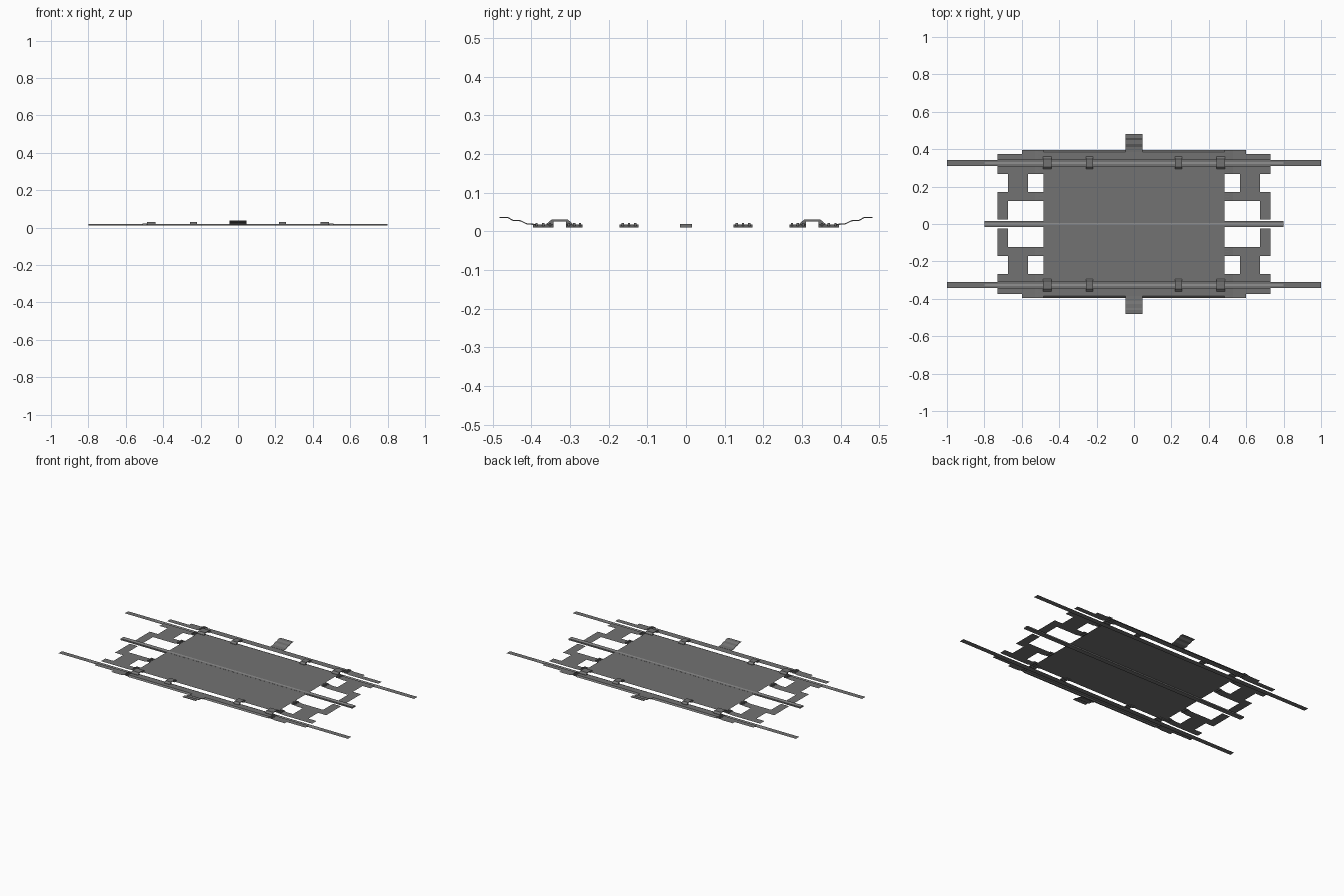
import bpy
import bmesh

cube = bpy.data.objects.get("Cube")
if cube:
    bpy.data.objects.remove(cube, do_unlink=True)


def material(name, value):
    mat = bpy.data.materials.new(name)
    mat.use_nodes = True
    color = (value, value, value, 1)
    mat.diffuse_color = color
    mat.node_tree.nodes["Principled BSDF"].inputs["Base Color"].default_value = color
    return mat


steel = material("steel grey", 0.17)
bright = material("worn light steel", 0.28)

PLATE_Z, FRAME_Z = 0.018, 0.010


def finish(name, bm, mat, mirror=(True, True)):
    mesh = bpy.data.meshes.new(name)
    bm.to_mesh(mesh)
    bm.free()
    mesh.materials.append(mat)
    obj = bpy.data.objects.new(name, mesh)
    bpy.context.collection.objects.link(obj)
    if any(mirror):
        mod = obj.modifiers.new("Mirror", "MIRROR")
        mod.use_axis = (mirror[0], mirror[1], False)
        mod.merge_threshold = 0.0005
    return obj


def sheets(name, rects, z, mat, z_end=None):
    """Flat rectangles (x0, x1, y0, y1), optionally sloping to z_end along x."""
    bm = bmesh.new()
    z1 = z if z_end is None else z_end
    for x0, x1, y0, y1 in rects:
        corners = [(x0, y0, z), (x1, y0, z1), (x1, y1, z1), (x0, y1, z)]
        bm.faces.new([bm.verts.new(c) for c in corners])
    return finish(name, bm, mat)


def boxes(name, rects, z0, z1, mat, mirror=(True, True)):
    bm = bmesh.new()
    for x0, x1, y0, y1 in rects:
        base = [bm.verts.new(c + (z0,)) for c in [(x0, y0), (x1, y0), (x1, y1), (x0, y1)]]
        face = bm.faces.new(base)
        out = bmesh.ops.extrude_face_region(bm, geom=[face])["geom"]
        moved = [v for v in out if isinstance(v, bmesh.types.BMVert)]
        bmesh.ops.translate(bm, verts=moved, vec=(0, 0, z1 - z0))
    bmesh.ops.recalc_face_normals(bm, faces=bm.faces)
    return finish(name, bm, mat, mirror)


def sweep_x(name, profile, spans, mat, mirror):
    """Closed profile in (y, z) extruded along each x span."""
    bm = bmesh.new()
    for x0, x1 in spans:
        face = bm.faces.new([bm.verts.new((x0, y, z)) for y, z in profile])
        out = bmesh.ops.extrude_face_region(bm, geom=[face])["geom"]
        moved = [v for v in out if isinstance(v, bmesh.types.BMVert)]
        bmesh.ops.translate(bm, verts=moved, vec=(x1 - x0, 0, 0))
    bmesh.ops.recalc_face_normals(bm, faces=bm.faces)
    return finish(name, bm, mat, mirror)


# Main deck, open along the side rails
IN, OUT, EDGE = 0.31, 0.343, 0.385
sheets("deck_plate", [(0, 0.485, 0, IN), (0, 0.485, OUT, EDGE)], PLATE_Z, steel)

# Sloping lip along the long edges
sweep_x("deck_lip", [(EDGE, PLATE_Z), (0.395, FRAME_Z), (EDGE, FRAME_Z)],
        [(-0.485, 0.485)], steel, (False, True))

# Ramped joints between the deck and the end frames
joints = [(0.123, 0.172), (0.267, IN), (OUT, 0.395)]
sheets("joint_ramp", [(0.485, 0.53, a, b) for a, b in joints], PLATE_Z, steel, FRAME_Z)
ridges = []
for a, b in joints:
    for i in range(3):
        y = a + (b - a) * (i + 0.5) / 3
        ridges.append((0.487, 0.51, y - 0.003, y + 0.003))
boxes("joint_ridge", ridges, FRAME_Z, 0.021, steel)

# End frames with rectangular openings
sheets("end_frame", [
    (0.53, 0.73, 0.123, 0.172),
    (0.674, 0.73, 0.025, 0.123),
    (0.567, 0.674, 0.172, 0.267),
    (0.53, 0.73, 0.267, IN),
    (0.53, 0.73, OUT, 0.375),
    (0.53, 0.6, 0.375, 0.395),
], FRAME_Z, steel)

# Side rails with a light wear strip
sheets("side_rail", [(0, 1, IN, OUT)], 0, steel)
sheets("side_rail_strip", [(0, 0.8, 0.322, 0.332)], 0.002, bright)

# Centre rail
boxes("centre_rail", [(-0.8, 0.8, -0.015, 0.015)], FRAME_Z, 0.0185, steel, (False, False))
sheets("centre_rail_strip", [(0, 0.8, 0, 0.006)], 0.0195, bright)

# Clips bridging the side rails
clip = [(0.293, 0.014), (0.293, 0.02), (0.305, 0.03), (0.348, 0.03), (0.36, 0.02),
        (0.36, 0.014), (OUT, 0.014), (OUT, 0.026), (IN, 0.026), (IN, 0.014)]
sweep_x("rail_clip", clip, [(0.22, 0.257), (0.44, 0.487)], steel, (True, True))

# Stepped handles on the long sides
path = [(0.385, 0.019), (0.412, 0.021), (0.428, 0.029), (0.448, 0.03), (0.46, 0.037), (0.482, 0.037)]
handle = path + [(y, z - 0.003) for y, z in reversed(path)]
sweep_x("side_handle", handle, [(-0.045, 0.045)], steel, (False, True))
